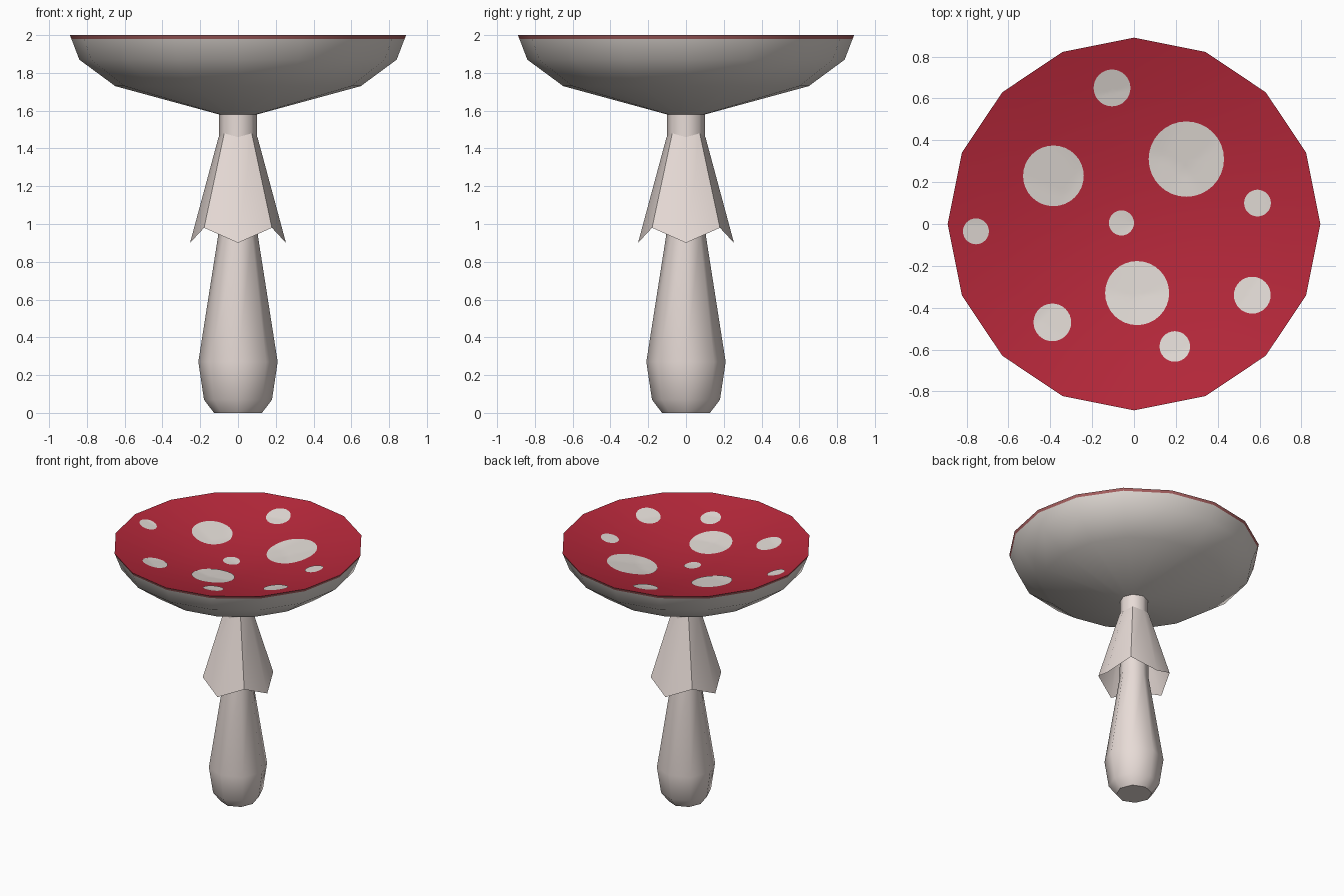
import bpy, math

if "Cube" in bpy.data.objects:
    bpy.data.objects.remove(bpy.data.objects["Cube"])

def material(name, rgb):
    m = bpy.data.materials.new(name)
    m.diffuse_color = (*rgb, 1)
    m.use_nodes = True
    m.node_tree.nodes["Principled BSDF"].inputs["Base Color"].default_value = m.diffuse_color
    return m

RED = material("cap red", (0.47, 0.021, 0.043))
ROSE = material("dusty rose rim", (0.40, 0.12, 0.12))
CREAM = material("pale cream", (0.75, 0.70, 0.66))
STEM = material("warm white", (0.80, 0.71, 0.675))

def add_object(name, verts, faces, mats, face_mats=None, angle=60):
    me = bpy.data.meshes.new(name)
    me.from_pydata(verts, [], faces)
    for m in mats:
        me.materials.append(m)
    if face_mats:
        for p, i in zip(me.polygons, face_mats):
            p.material_index = i
    ob = bpy.data.objects.new(name, me)
    bpy.context.collection.objects.link(ob)
    bpy.ops.object.select_all(action='DESELECT')
    ob.select_set(True)
    bpy.context.view_layer.objects.active = ob
    bpy.ops.object.shade_smooth_by_angle(angle=math.radians(angle))
    return ob

def lathe(name, profile, sides, mats, band_mats=None, angle=60, zig=None):
    """Revolve (r, z) points, bottom to top on the outside; r = 0 becomes a pole."""
    verts, rings, faces, fm = [], [], [], []
    for k, (r, z) in enumerate(profile):
        n = 1 if r == 0 else sides
        rings.append(range(len(verts), len(verts) + n))
        for i in range(n):
            a = 2 * math.pi * i / sides
            dz = zig[k] * (i % 2) if zig else 0
            verts.append((r * math.cos(a), r * math.sin(a), z + dz))
    for k in range(len(rings) - 1):
        A, B = rings[k], rings[k + 1]
        for i in range(sides):
            j = (i + 1) % sides
            if len(A) == 1:
                f = (A[0], B[j], B[i])
            elif len(B) == 1:
                f = (A[i], A[j], B[0])
            else:
                f = (A[i], A[j], B[j], B[i])
            faces.append(f)
            fm.append(band_mats[k] if band_mats else 0)
    return add_object(name, verts, faces, mats, fm, angle)

# Cap: pale underside, thin rose rim, dished red top
SIDES = 16
dish = [(0.89, 2.0), (0.65, 1.932), (0.35, 1.876), (0, 1.843)]
under = [(0, 1.58), (0.10, 1.58), (0.65, 1.73), (0.84, 1.87), (0.882, 1.98)]
lathe("cap", under + dish, SIDES, [CREAM, ROSE, RED],
      [0, 0, 0, 0, 1, 2, 2, 2], angle=50)

# Stem with bulbous base
lathe("stem", [(0, 0), (0.127, 0), (0.18, 0.07), (0.21, 0.27), (0.105, 0.94),
               (0.10, 1.10), (0.10, 1.59)], 8, [STEM], angle=50)

# Skirt: open cone with a zigzag hem
lathe("skirt", [(0.254, 0.90), (0.103, 1.46)], 8, [STEM], angle=50, zig=[0.08, 0.02])

# Spots: thin discs draped over the dished top
def dish_height(x, y):
    a = [(i + 0.5) * 2 * math.pi / SIDES for i in range(SIDES)]
    r = max(x * math.cos(t) + y * math.sin(t) for t in a) / math.cos(math.pi / SIDES)
    for (r1, z1), (r0, z0) in zip(dish, dish[1:]):
        if r >= r0:
            return z0 + (z1 - z0) * (r - r0) / (r1 - r0)
    return dish[-1][1]

def spot(index, cx, cy, rad, rings=6, seg=32):
    pts = [(cx, cy)]
    for k in range(1, rings + 1):
        for i in range(seg):
            a = 2 * math.pi * i / seg
            pts.append((cx + rad * k / rings * math.cos(a), cy + rad * k / rings * math.sin(a)))
    verts = [(x, y, dish_height(x, y) + 0.004) for x, y in pts]
    faces = [(0, 1 + i, 1 + (i + 1) % seg) for i in range(seg)]
    for k in range(rings - 1):
        a, b = 1 + k * seg, 1 + (k + 1) * seg
        for i in range(seg):
            j = (i + 1) % seg
            faces.append((a + i, b + i, b + j, a + j))
    add_object(f"spot_{index}", verts, faces, [CREAM])

spots = [(0.25, 0.31, 0.18), (-0.385, 0.23, 0.145), (0.015, -0.33, 0.153),
         (-0.105, 0.65, 0.088), (0.59, 0.10, 0.064), (-0.755, -0.035, 0.062),
         (-0.06, 0.005, 0.06), (-0.39, -0.47, 0.09), (0.565, -0.34, 0.088),
         (0.195, -0.585, 0.073)]
for n, (x, y, r) in enumerate(spots, 1):
    spot(n, x, y, r)
